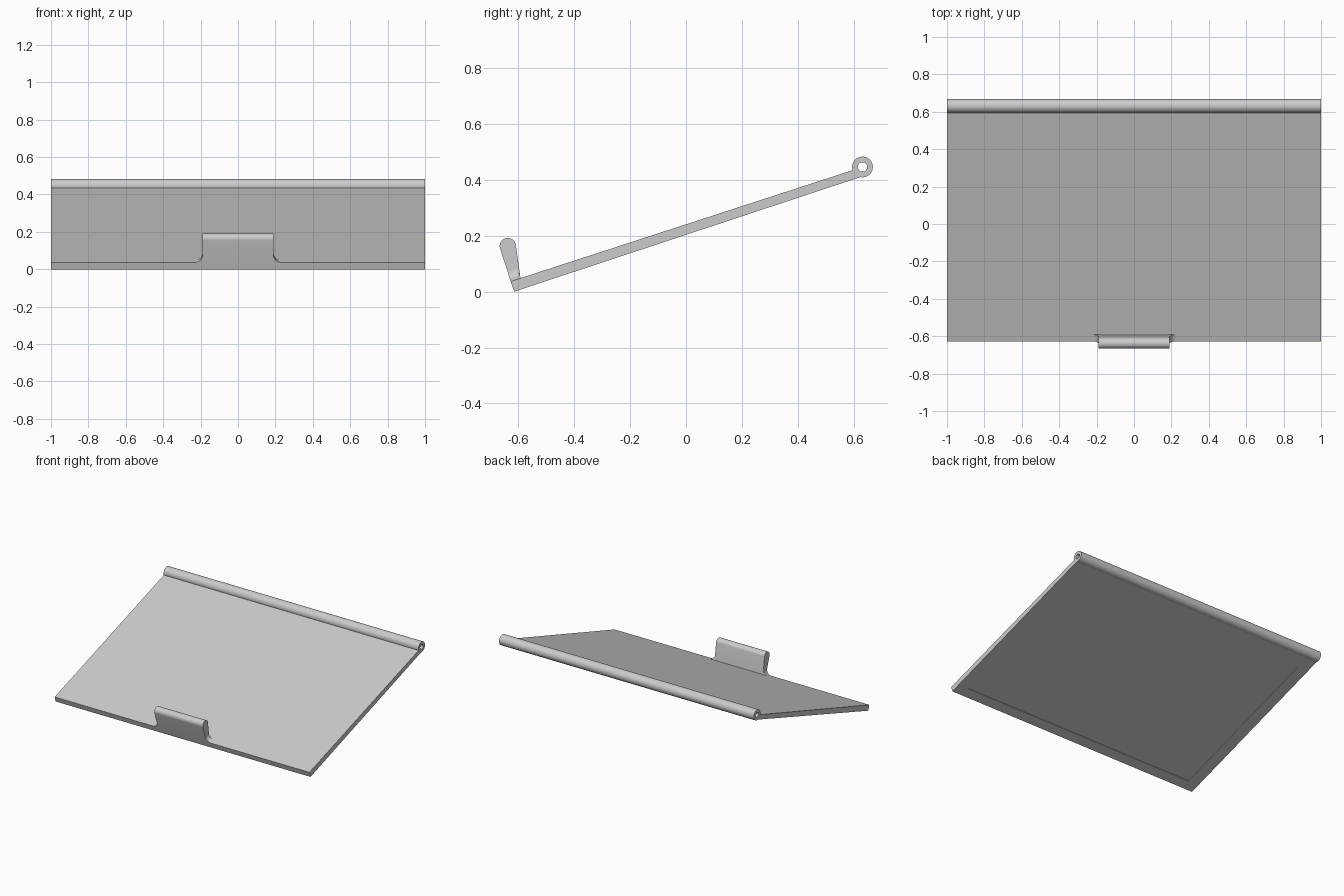
import bpy
import bmesh
from math import radians, cos, sin
from mathutils import Matrix, Vector

cube = bpy.data.objects.get("Cube")
if cube:
    bpy.data.objects.remove(cube)

# One plain grey for every part
grey = bpy.data.materials.new("light_grey")
grey.use_nodes = True
colour = (0.6, 0.6, 0.6, 1)
grey.diffuse_color = colour
grey.node_tree.nodes["Principled BSDF"].inputs["Base Color"].default_value = colour

# Parts are modelled flat (y along the lid, z through it), then tilted
TILT = Matrix.Translation((0, -0.615, 0)) @ Matrix.Rotation(radians(18), 4, 'X')
THICK = 0.039
HINGE = Vector((0, 1.323, 0.039))
R_OUT, R_IN = 0.037, 0.017


def finish(name, bm):
    bmesh.ops.recalc_face_normals(bm, faces=bm.faces)
    mesh = bpy.data.meshes.new(name)
    bm.to_mesh(mesh)
    bm.free()
    mesh.materials.append(grey)
    obj = bpy.data.objects.new(name, mesh)
    bpy.context.collection.objects.link(obj)
    obj.matrix_world = TILT
    bpy.ops.object.select_all(action='DESELECT')
    obj.select_set(True)
    bpy.context.view_layer.objects.active = obj
    bpy.ops.object.shade_smooth_by_angle(angle=radians(30))
    return obj


def arc(cx, cy, r, start, end, steps):
    angles = [radians(start + (end - start) * i / steps) for i in range(steps + 1)]
    return [(cx + r * cos(a), cy + r * sin(a)) for a in angles]


def prism(points, direction):
    bm = bmesh.new()
    face = bm.faces.new([bm.verts.new(p) for p in points])
    new = bmesh.ops.extrude_face_region(bm, geom=[face], use_keep_orig=True)["geom"]
    bmesh.ops.translate(bm, vec=direction,
                        verts=[g for g in new if isinstance(g, bmesh.types.BMVert)])
    bmesh.ops.recalc_face_normals(bm, faces=bm.faces)
    return bm


# Lid panel, its back end curved into the hinge wall
outline = [(0, THICK), (0, 0)]
outline += arc(HINGE.y, HINGE.z, R_OUT - 0.005, -90, -180, 8)
bm = prism([(-1, y, z) for y, z in outline], (2, 0, 0))
# Shallow recess on the underside
bm.normal_update()
under = max((f for f in bm.faces if f.normal.z < -0.9), key=lambda f: f.calc_area())
bmesh.ops.inset_individual(bm, faces=[under], thickness=0.115)
rim = list(under.verts)
for v in rim:
    v.co.y -= 0.035 if v.co.y > 0.6 else 0.015
pushed = bmesh.ops.extrude_face_region(bm, geom=[under])["geom"]
bmesh.ops.translate(bm, vec=(0, 0, 0.005),
                    verts=[g for g in pushed if isinstance(g, bmesh.types.BMVert)])
if under.is_valid:
    bmesh.ops.delete(bm, geom=[under], context='FACES_ONLY')
finish("lid_panel", bm)

# Hollow hinge tube along the back edge
bm = bmesh.new()
section = [bm.verts.new(HINGE + Vector((x, 0, r)))
           for x, r in ((-1, R_IN), (1, R_IN), (1, R_OUT), (-1, R_OUT))]
edges = [bm.edges.new((section[i], section[i - 1])) for i in range(4)]
bmesh.ops.spin(bm, geom=section + edges, cent=HINGE, axis=(1, 0, 0),
               angle=radians(360), steps=40, use_merge=True)
bmesh.ops.remove_doubles(bm, verts=bm.verts, dist=0.0001)
finish("hinge_tube", bm)

# Front grip with a rounded, thicker tip
grip = [(0, THICK - 0.004)] + arc(0.029, 0.162, 0.029, 180, -9, 20) + [(0.036, THICK - 0.004)]
finish("front_grip", prism([(-0.19, y, z) for y, z in grip], (0.38, 0, 0)))

# Curved flares where the grip meets the lid
for side, name in ((1, "left_flare"), (-1, "right_flare")):
    curve = [(0.18, THICK - 0.002), (0.18, THICK + 0.04)]
    curve += arc(0.23, THICK + 0.04, 0.04, 180, 270, 10) + [(0.23, THICK - 0.002)]
    finish(name, prism([(side * x, 0, z) for x, z in curve], (0, 0.038, 0)))
